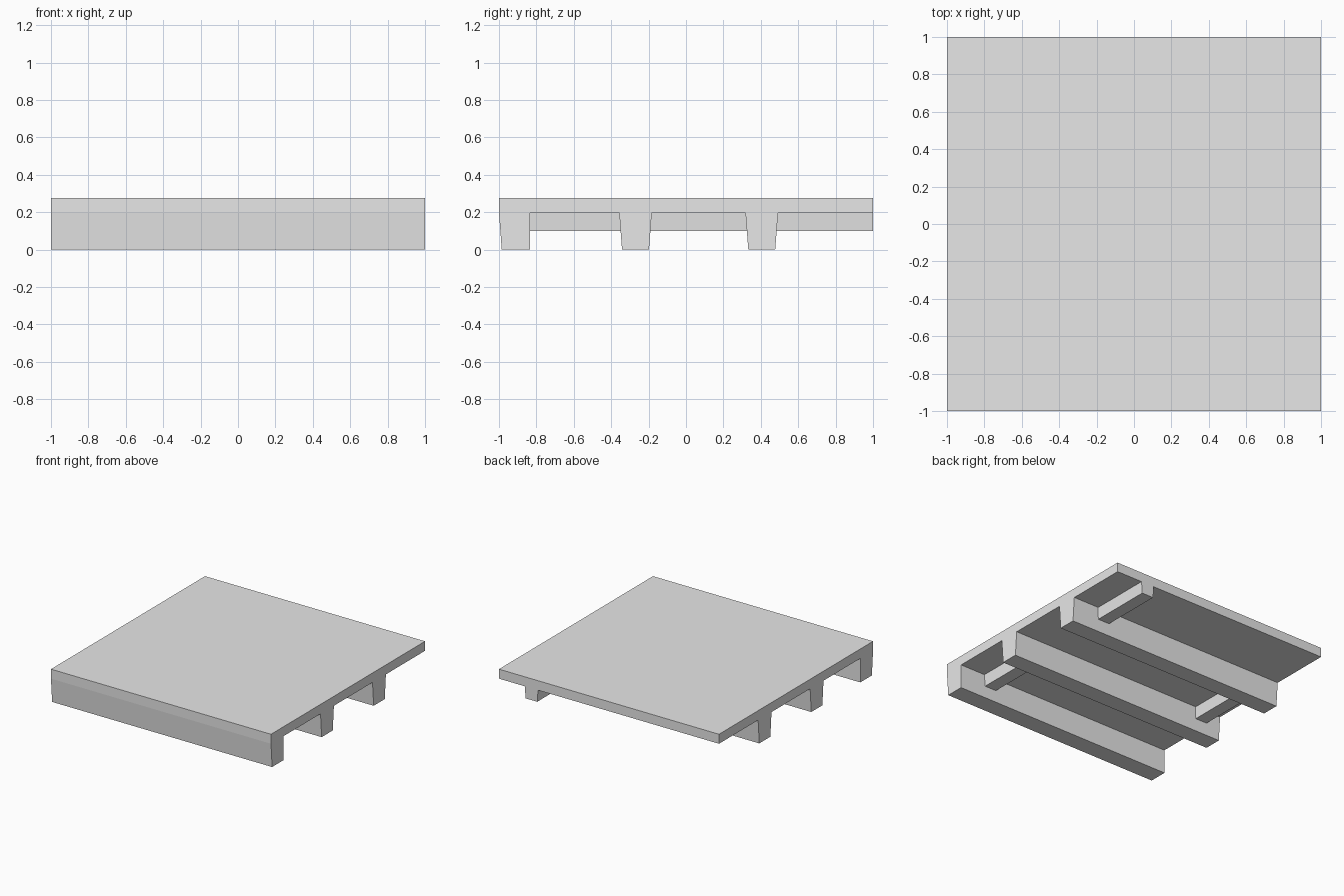
import bpy

cube = bpy.data.objects.get("Cube")
if cube:
    bpy.data.objects.remove(cube, do_unlink=True)

TOP, UNDER, BRACE_Z = 0.275, 0.197, 0.1

grey = bpy.data.materials.new("light_grey")
grey.use_nodes = True
grey.diffuse_color = (0.8, 0.8, 0.8, 1)
bsdf = next(n for n in grey.node_tree.nodes if n.type == 'BSDF_PRINCIPLED')
bsdf.inputs["Base Color"].default_value = (0.8, 0.8, 0.8, 1)


def prism(name, profile, start, end, axis):
    """Extrude a (side, z) profile along the x or y axis."""
    def place(along, side, z):
        return (along, side, z) if axis == 'x' else (side, along, z)
    n = len(profile)
    verts = [place(a, s, z) for a in (start, end) for s, z in profile]
    faces = [tuple(range(n)), tuple(range(2 * n - 1, n - 1, -1))]
    faces += [(i, i + n, (i + 1) % n + n, (i + 1) % n) for i in range(n)]
    # Keep the normals outward whichever axis is used
    if axis == 'x':
        faces = [f[::-1] for f in faces]
    mesh = bpy.data.meshes.new(name)
    mesh.from_pydata(verts, [], faces)
    mesh.materials.append(grey)
    mesh.update()
    obj = bpy.data.objects.new(name, mesh)
    bpy.context.collection.objects.link(obj)
    return obj


# Deck with the front skirt and two tapered ribs, as one cross-section
section = [(-1, TOP), (-1, UNDER), (-0.985, 0), (-0.835, 0), (-0.835, UNDER)]
for centre in (-0.27, 0.405):
    section += [(centre - 0.087, UNDER), (centre - 0.072, 0),
                (centre + 0.072, 0), (centre + 0.087, UNDER)]
section += [(1, UNDER), (1, TOP)]
prism("ribbed_deck", section, -1, 1, 'x')

# Short tapered braces running between the ribs
for name, x, start, end in (("front_brace", 0.71, -0.85, -0.33),
                            ("middle_brace", -0.82, -0.21, 0.34),
                            ("back_brace", 0.705, 0.47, 1)):
    shape = [(x - 0.06, UNDER), (x - 0.053, BRACE_Z),
             (x + 0.053, BRACE_Z), (x + 0.06, UNDER)]
    prism(name, shape, start, end, 'y')
